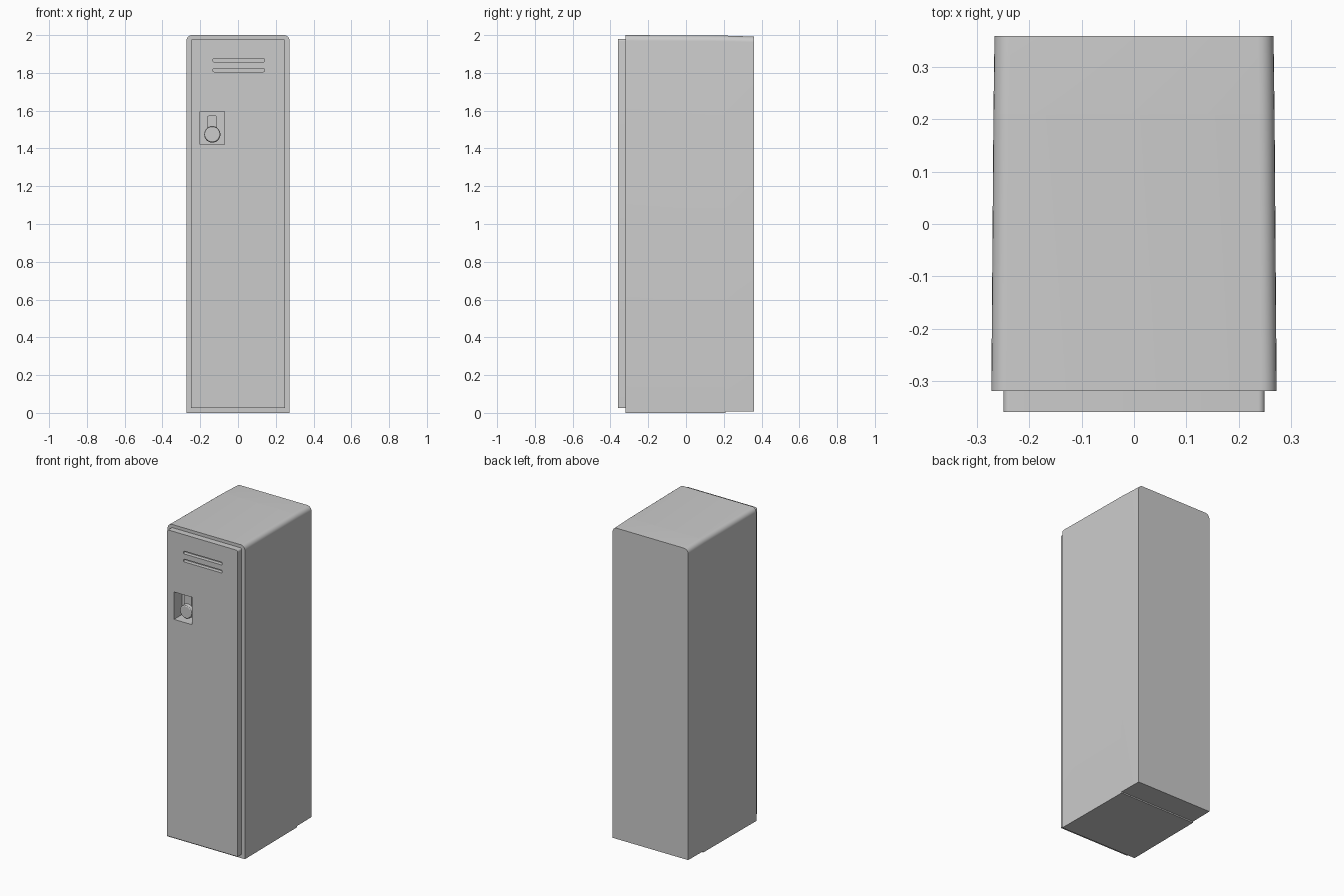
import bpy, bmesh, math

if "Cube" in bpy.data.objects:
    bpy.data.objects.remove(bpy.data.objects["Cube"])


def make_object(name, bm):
    bmesh.ops.recalc_face_normals(bm, faces=bm.faces)
    mesh = bpy.data.meshes.new(name)
    bm.to_mesh(mesh)
    bm.free()
    obj = bpy.data.objects.new(name, mesh)
    bpy.context.collection.objects.link(obj)
    return obj


def arch(x0, x1, z0, z1, r_top, r_low=0.0, steps=6):
    """Rounded rectangle in the XZ plane, with separate top and bottom radii."""
    pts = []
    for cx, cz, r, start in ((x1 - r_top, z1 - r_top, r_top, 0),
                             (x0 + r_top, z1 - r_top, r_top, 90),
                             (x0 + r_low, z0 + r_low, r_low, 180),
                             (x1 - r_low, z0 + r_low, r_low, 270)):
        count = steps if r > 0 else 0
        for i in range(count + 1):
            a = math.radians(start + 90 * i / max(count, 1))
            pts.append((cx + r * math.cos(a), cz + r * math.sin(a)))
    return pts


def loft(name, stations):
    """Skin a solid through (y, profile) stations."""
    bm = bmesh.new()
    rings = [[bm.verts.new((x, y, z)) for x, z in prof] for y, prof in stations]
    for a, b in zip(rings, rings[1:]):
        for i in range(len(a)):
            j = (i + 1) % len(a)
            bm.faces.new((a[i], a[j], b[j], b[i]))
    bm.faces.new(rings[0])
    bm.faces.new(rings[-1])
    return make_object(name, bm)


def cut(target, cutter):
    cutter.hide_render = True
    cutter.hide_viewport = True
    mod = target.modifiers.new("cut", 'BOOLEAN')
    mod.operation = 'DIFFERENCE'
    mod.solver = 'EXACT'
    mod.object = cutter


def smooth(obj):
    bpy.ops.object.select_all(action='DESELECT')
    obj.select_set(True)
    bpy.context.view_layer.objects.active = obj
    bpy.ops.object.shade_smooth_by_angle(angle=math.radians(30))


# Cabinet body: slight taper to the back, shallow step under the rear
body = loft("cabinet_body", [
    (y, arch(-w, w, low, top, 0.03)) for y, w, low, top in
    ((-0.32, 0.273, 0.0, 2.0), (0.21, 0.269, 0.0, 1.997),
     (0.2102, 0.269, 0.008, 1.997), (0.36, 0.267, 0.008, 1.992))])

# Door panel
door = loft("door", [(y, arch(-0.25, 0.25, 0.025, 1.98, 0.012))
                     for y in (-0.36, -0.32)])

# Handle recess, running through the door into the body
recess = loft("recess_cutter", [(y, arch(-0.2, -0.072, 1.42, 1.595, 0.0))
                                for y in (-0.4, -0.28)])
cut(door, recess)
cut(body, recess)

# Two vent slots
for i, z in enumerate((1.815, 1.866)):
    slot = loft(f"vent_cutter_{i + 1}",
                [(y, arch(-0.132, 0.14, z - 0.009, z + 0.009, 0.005, 0.005, 3))
                 for y in (-0.4, -0.335)])
    cut(door, slot)

# Latch plate inside the recess
latch = loft("latch_plate", [(y, arch(-0.163, -0.11, 1.47, 1.575, 0.012))
                             for y in (-0.31, -0.278)])

# Round lock knob with a softened rim
knob_stations = []
for y, r in ((-0.278, 0.043), (-0.325, 0.043), (-0.331, 0.0405), (-0.334, 0.036)):
    knob_stations.append((y, [(-0.136 + r * math.cos(math.tau * k / 32),
                               1.474 + r * math.sin(math.tau * k / 32))
                              for k in range(32)]))
knob = loft("lock_knob", knob_stations)

for obj in (body, door, latch, knob):
    smooth(obj)
